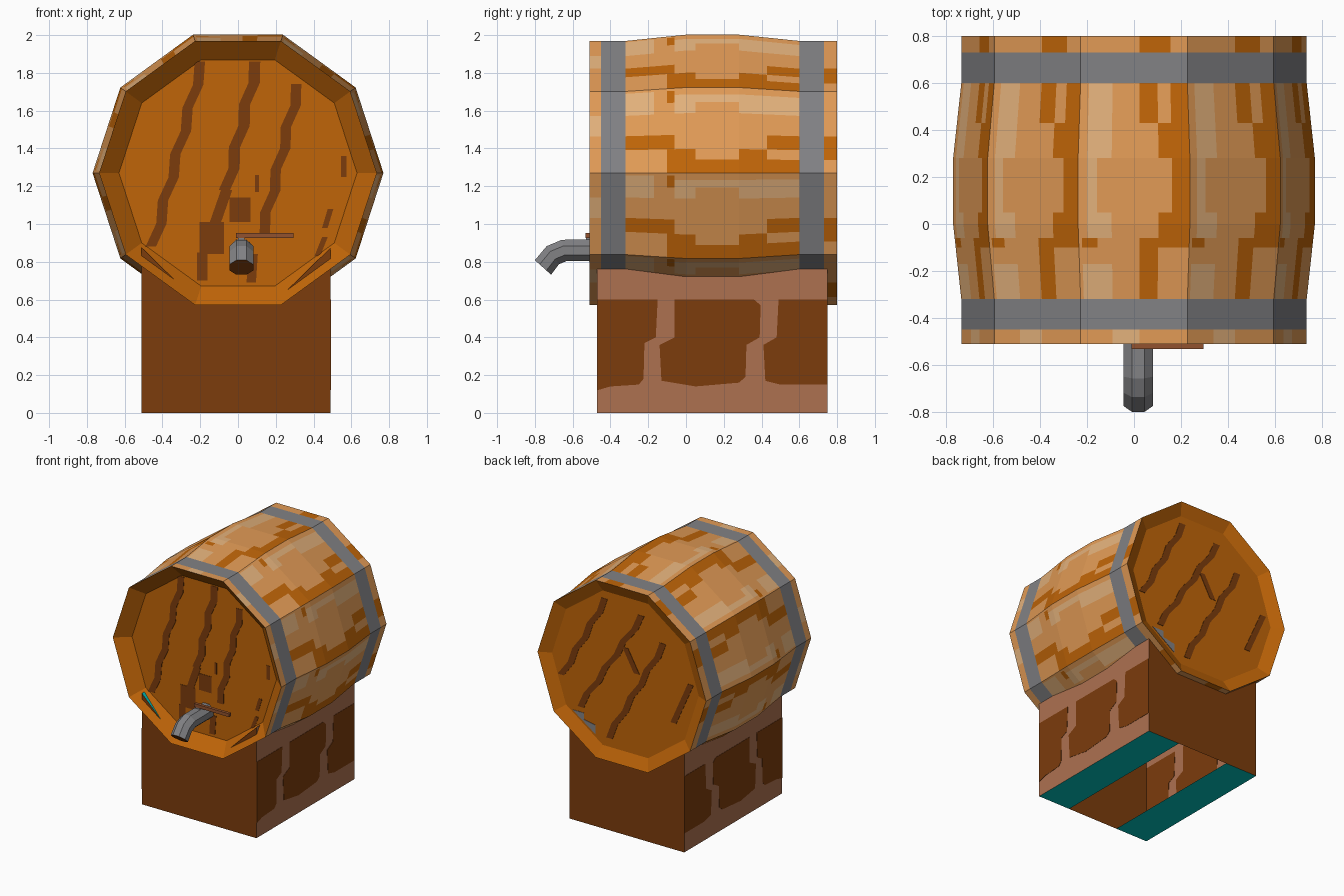
import bpy, bmesh, math

if "Cube" in bpy.data.objects:
    bpy.data.objects.remove(bpy.data.objects["Cube"])


def mat(name, r, g, b):
    m = bpy.data.materials.new(name)
    lin = [(c / 255 / 12.92 if c < 11 else ((c / 255 + 0.055) / 1.055) ** 2.4) for c in (r, g, b)]
    m.diffuse_color = (*lin, 1)
    m.use_nodes = True
    m.node_tree.nodes["Principled BSDF"].inputs["Base Color"].default_value = m.diffuse_color
    return m


TAN = mat("tan wood", 226, 155, 86)
LIGHT = mat("light tan wood", 228, 178, 124)
ORANGE = mat("orange wood", 192, 101, 8)
DARK = mat("dark brown wood", 124, 60, 12)
MORTAR = mat("pale brown wood", 174, 113, 80)
GREY = mat("grey metal", 130, 130, 133)
RED = mat("handle brown", 146, 82, 46)
TEAL = mat("teal", 0, 195, 190)


def make(name, verts, faces, mats, idx=None):
    me = bpy.data.meshes.new(name)
    me.from_pydata(verts, [], faces)
    for m in mats:
        me.materials.append(m)
    if idx:
        for p, i in zip(me.polygons, idx):
            p.material_index = i
    bm = bmesh.new()
    bm.from_mesh(me)
    bmesh.ops.remove_doubles(bm, verts=bm.verts, dist=1e-5)
    bmesh.ops.recalc_face_normals(bm, faces=bm.faces)
    bm.to_mesh(me)
    bm.free()
    ob = bpy.data.objects.new(name, me)
    bpy.context.collection.objects.link(ob)
    return ob


def prism(name, poly, place, d0, d1, m):
    """Extrude a 2D outline; place(a, b, depth) gives the 3D point."""
    n = len(poly)
    v = [place(a, b, d0) for a, b in poly] + [place(a, b, d1) for a, b in poly]
    f = [list(range(n)), list(range(2 * n - 1, n - 1, -1))]
    f += [(i, (i + 1) % n, (i + 1) % n + n, i + n) for i in range(n)]
    return make(name, v, f, [m])


def box(name, x0, x1, y0, y1, z0, z1, m):
    return prism(name, [(x0, z0), (x1, z0), (x1, z1), (x0, z1)],
                 lambda a, b, d: (a, d, b), y0, y1, m)


# Barrel: ten flat staves, painted hoops and patches, tapered recessed ends
CZ, N = 1.27, 10
YS = [-.51, -.45, -.32, -.17, -.1, -.06, 0, .05, .28, .43, .54, .6, .73, .8]
US = [0, .03, .08, .17, .3, .55, .64, .72, .84, 1]
# Paint patches on every stave: y from, y to, u from, u to, colour
PATCHES = [(.73, .8, .55, .84, 2), (.43, .6, .55, .72, 2), (.43, .6, .84, 1, 2),
           (.28, .43, .72, 1, 2), (0, .28, .84, 1, 2), (-.1, .05, .72, 1, 2),
           (-.17, -.06, .55, .72, 2), (-.32, -.17, .55, .72, 2), (-.1, -.06, .03, .17, 2),
           (.54, .6, .64, .72, 1), (.28, .6, .08, .3, 1), (.05, .28, .08, .17, 1),
           (-.06, .05, .08, .3, 1), (-.32, -.17, .03, .3, 1), (-.51, -.45, .3, .55, 1)]


def radius(y):
    if y < 0:
        return .735 + .035 * max(0, 1 - y / -.32)
    if y > .28:
        return .735 + .035 * max(0, 1 - (y - .28) / .32)
    return .77


def corner(k, r):
    a = math.radians(108 - 36 * k)
    return r * math.cos(a), CZ + r * math.sin(a)


def stave_point(k, u, y, r):
    (xa, za), (xb, zb) = corner(k, r), corner(k + 1, r)
    return (xa + (xb - xa) * u, y, za + (zb - za) * u)


def paint(y, u):
    if -.45 < y < -.32 or .6 < y < .73:
        return 3                                    # hoops
    for y0, y1, u0, u1, c in PATCHES:
        if y0 < y < y1 and u0 < u < u1:
            return c
    return 0


verts, faces, idx = [], [], []


def quad(pts, m):
    faces.append(list(range(len(verts), len(verts) + len(pts))))
    verts.extend(pts)
    idx.append(m)


ENDS = [(-.51, -.42, .63), (.8, .755, .64)]         # rim y, floor y, floor radius
for k in range(N):
    for u0, u1 in zip(US, US[1:]):
        for y0, y1 in zip(YS, YS[1:]):
            quad([stave_point(k, u, y, radius(y)) for u, y in
                  ((u0, y0), (u1, y0), (u1, y1), (u0, y1))], paint((y0 + y1) / 2, (u0 + u1) / 2))
        for yr, yf, rf in ENDS:                     # rims
            quad([stave_point(k, u0, yr, .735), stave_point(k, u1, yr, .735),
                  stave_point(k, u1, yf, rf), stave_point(k, u0, yf, rf)], 2)
for yr, yf, rf in ENDS:                             # end boards
    quad([stave_point(k, u, yf, rf) for k in range(N) for u in US[:-1]], 2)
make("barrel", verts, faces, [TAN, LIGHT, ORANGE, GREY], idx)


# Dark grain on both end boards: long strokes wobble, short ones are plain
def stripe(name, a, b, w, place, d0, d1):
    n = max(1, int((a[1] - b[1]) / .11))
    wob = .012 if n > 3 else 0
    left, right = [], []
    for i in range(n + 1):
        t = i / n
        x = a[0] + (b[0] - a[0]) * t + (wob if i % 2 else -wob)
        z = a[1] + (b[1] - a[1]) * t
        left.append((x - w / 2, z))
        right.append((x + w / 2, z))
    prism(name, left + right[::-1], place, d0, d1, DARK)


def front(a, b, d):
    return (a, d, b)


def back(a, b, d):
    return (-a, d, b)


for a, b, w in [((-.19, 1.86), (-.45, .88), .055), ((.1, 1.86), (-.06, 1.18), .06),
                ((-.06, 1.18), (-.13, .98), .06), ((-.19, .85), (-.19, .7), .055),
                ((.32, 1.74), (.13, .95), .055),
                ((.56, 1.36), (.56, 1.25), .03), ((.49, 1.08), (.46, .98), .03),
                ((.46, .93), (.42, .83), .03),
                ((.1, 1.26), (.1, 1.17), .02), ((-.14, 1.01), (-.14, .84), .13),
                ((.01, 1.14), (.01, 1.01), .11), ((.08, .84), (.07, .69), .05)]:
    stripe("front_grain", a, b, w, front, -.423, -.419)
for a, b, w in [((-.17, 1.82), (-.55, 1.12), .055), ((.15, 1.77), (-.4, .91), .055),
                ((.34, 1.6), (-.15, .73), .055), ((.57, 1.34), (.42, 1.0), .05),
                ((0, 1.48), (.1, 1.3), .05)]:
    stripe("back_grain", a, b, w, back, .754, .758)
prism("back_grey_patch", [(-.46, .87), (-.36, .87), (-.36, .82), (-.26, .8), (-.26, .73)],
      back, .754, .758, GREY)

# Base: hollow box with sloped cradle strips on top and two strips below
X0, X1, Y0, Y1, W, H, L = -.51, .49, -.47, .75, .28, .875, .6
verts, faces, idx = [], [], []
for y in (Y0, Y1):
    quad([(X0, y, 0), (X0 + W, y, 0), (X1 - W, y, 0), (X1, y, 0), (X1, y, H),
          (X1 - W, y, L), (X0 + W, y, L), (X0, y, H)], 0)
for xo, xi in ((X0, X0 + W), (X1, X1 - W)):
    quad([(xo, Y0, 0), (xo, Y1, 0), (xo, Y1, H), (xo, Y0, H)], 1)
    for zo, zi in ((0, 0), (H, L)):
        quad([(xo, Y0, zo), (xi, Y0, zi), (xi, Y1, zi), (xo, Y1, zo)], 2)
make("base", verts, faces, [DARK, MORTAR, TEAL], idx)

# Dark blocks painted on the base sides
BLOCKS = [[(-.469, .12), (-.4, .14), (-.25, .15), (-.225, .18), (-.22, .37), (-.16, .4),
           (-.15, .6), (-.469, .6)],
          [(-.13, .17), (.05, .14), (.28, .16), (.315, .19), (.32, .36), (.39, .4), (.395, .57),
           (.36, .6), (-.06, .6), (-.06, .4), (-.14, .36)],
          [(.42, .17), (.5, .15), (.749, .15), (.749, .6), (.49, .6), (.48, .4), (.41, .36)]]
for side in (X0, X1):
    for poly in BLOCKS:
        prism("base_block", poly, lambda a, b, d: (d, a, b), side - .002, side + .002, DARK)

# Tap: octagonal pipe bent downward, dark opening at the tip
R, M, CX = .068, 8, .018
PATH = [(-.41, .86, 0), (-.645, .86, 12), (-.705, .835, 34), (-.757, .77, 48)]
verts, faces, idx = [], [], []
rings = []
for y, z, tilt in PATH:
    t = math.radians(tilt)
    ring = []
    for i in range(M):
        a = 2 * math.pi * (i + .5) / M
        h = R * .92 * math.sin(a)
        ring.append((CX + R * math.cos(a), y - h * math.sin(t), z + h * math.cos(t)))
    rings.append(ring)
for r0, r1 in zip(rings, rings[1:]):
    for i in range(M):
        j = (i + 1) % M
        quad([r0[i], r0[j], r1[j], r1[i]], 0)
quad(rings[0], 0)
quad(rings[-1], 1)
make("tap", verts, faces, [GREY, DARK], idx)

# Tap handle
box("tap_handle", -.01, .295, -.532, -.508, .926, .952, RED)
box("tap_handle_stem", .0, .035, -.53, -.51, .9, .93, GREY)
